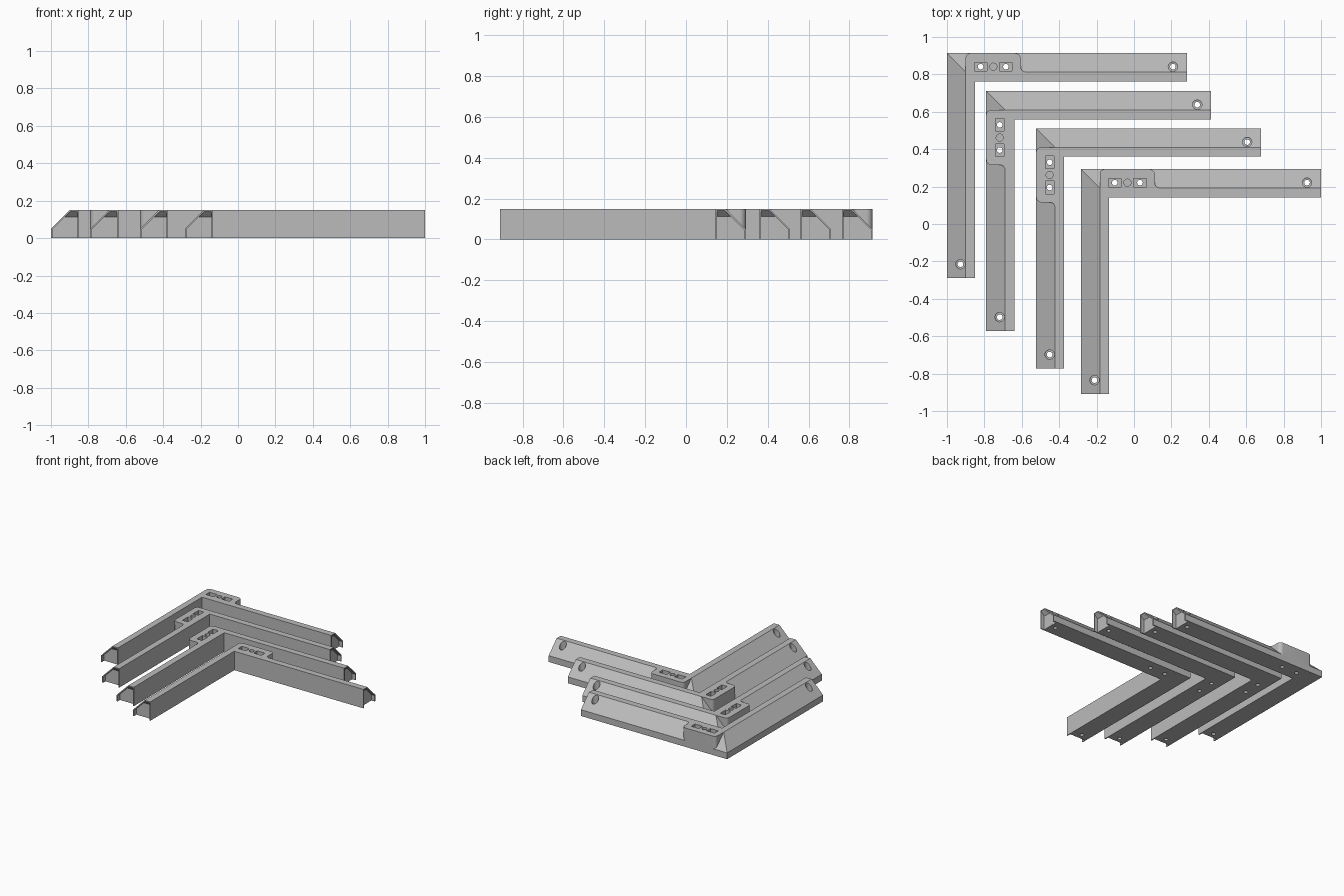
import bpy, bmesh, math
from mathutils import Vector

if "Cube" in bpy.data.objects:
    bpy.data.objects.remove(bpy.data.objects["Cube"])

grey = bpy.data.materials.new("light grey plastic")
grey.diffuse_color = (0.5, 0.5, 0.5, 1)
grey.use_nodes = True
grey.node_tree.nodes["Principled BSDF"].inputs["Base Color"].default_value = grey.diffuse_color

W = 0.15              # arm width and height
LONG, SHORT = 1.283, 1.203
T = 0.008             # shell thickness at the open ends
POCKET = 0.03         # depth of the end sockets


def make(name, sections):
    """Solid lofted through equal-sized closed sections."""
    bm = bmesh.new()
    rings = [[bm.verts.new(p) for p in s] for s in sections]
    n = len(rings[0])
    for a, b in zip(rings, rings[1:]):
        for i in range(n):
            j = (i + 1) % n
            bm.faces.new((a[i], a[j], b[j], b[i]))
    bm.faces.new(rings[0])
    bm.faces.new(rings[-1])
    bmesh.ops.recalc_face_normals(bm, faces=bm.faces)
    me = bpy.data.meshes.new(name)
    bm.to_mesh(me)
    bm.free()
    ob = bpy.data.objects.new(name, me)
    bpy.context.collection.objects.link(ob)
    return ob


def prism(outline, z0, z1):
    return make("tool", [[(x, y, z) for x, y in outline] for z in (z0, z1)])


def arc(cx, cy, r, a0, a1, n=8):
    return [(cx + r * math.cos(math.radians(a0 + (a1 - a0) * i / n)),
             cy + r * math.sin(math.radians(a0 + (a1 - a0) * i / n)))
            for i in range(n + 1)]


def disc(x, y, r, z0, z1):
    return prism(arc(x, y, r, 0, 360, 24)[:-1], z0, z1)


def rect(x, y, w, h, z0, z1):
    return prism([(x - w, y - h), (x + w, y - h), (x + w, y + h), (x - w, y + h)], z0, z1)


def combine(target, tool, operation):
    """Apply a boolean and drop the tool."""
    tool.hide_render = True
    mod = target.modifiers.new("cut", 'BOOLEAN')
    mod.operation, mod.object, mod.solver = operation, tool, 'EXACT'
    dg = bpy.context.evaluated_depsgraph_get()
    me = bpy.data.meshes.new_from_object(target.evaluated_get(dg))
    target.modifiers.clear()
    target.data = me
    bpy.data.objects.remove(tool)


def socket(length, along_u):
    """Socket in an arm end, with a roof sloping down inwards."""
    sections = []
    for s, top in ((length + 0.01, W - T + 0.01), (length - POCKET, W - T - POCKET)):
        sec = [(T, -0.01), (T, 0.0467), (top - 0.0387, top), (W - T, top), (W - T, -0.01)]
        sections.append([(s, d, z) if along_u else (d, s, z) for d, z in sec])
    return make("tool", sections)


# Local frame: outer corner at the origin, long arm along +x, short arm along +y
profile = [(0, 0), (0, 0.05), (0.1, W), (W, W), (W, 0)]
body = make("corner_rail", [[(d, SHORT, z) for d, z in profile],
                            [(d, d, z) for d, z in profile],
                            [(LONG, d, z) for d, z in profile]])

# Raised mounting pad filling the slope next to the corner
pad = ([(0.1, 0.12)] + arc(0.125, 0.025, 0.025, 180, 270)
       + arc(0.365, 0.03, 0.03, 270, 360) + arc(0.42, 0.075, 0.025, 180, 90)
       + [(0.42, 0.12)])
combine(body, prism(pad, 0.04, W), 'UNION')

# End sockets
combine(body, socket(LONG, True), 'DIFFERENCE')
combine(body, socket(SHORT, False), 'DIFFERENCE')

# Counterbored screw holes near both ends
for x, y in ((LONG - 0.075, 0.072), (0.072, SHORT - 0.075)):
    combine(body, disc(x, y, 0.025, 0.08, 0.2), 'DIFFERENCE')
    combine(body, disc(x, y, 0.015, -0.05, 0.1), 'DIFFERENCE')

# Pad: two rectangular recesses with through holes, one blind hole between
for x in (0.18, 0.315):
    combine(body, rect(x, 0.072, 0.034, 0.023, 0.115, 0.2), 'DIFFERENCE')
    combine(body, disc(x, 0.072, 0.015, -0.05, 0.13), 'DIFFERENCE')
combine(body, disc(0.248, 0.072, 0.019, 0.11, 0.2), 'DIFFERENCE')

# Four rails: long arm to the right, or long arm to the front
places = [("back_rail", -1.0, 0.913, True), ("second_rail", -0.79, 0.71, False),
          ("third_rail", -0.523, 0.51, False), ("front_rail", -0.283, 0.293, True)]
for name, cx, cy, right in places:
    me = body.data.copy()
    for v in me.vertices:
        u, w, z = v.co
        v.co = Vector((cx + u, cy - w, z) if right else (cx + w, cy - u, z))
    if right:
        me.flip_normals()
    me.materials.clear()
    me.materials.append(grey)
    ob = bpy.data.objects.new(name, me)
    bpy.context.collection.objects.link(ob)
    bpy.ops.object.select_all(action='DESELECT')
    ob.select_set(True)
    bpy.context.view_layer.objects.active = ob
    bpy.ops.object.shade_smooth_by_angle(angle=math.radians(30))

bpy.data.objects.remove(body)
